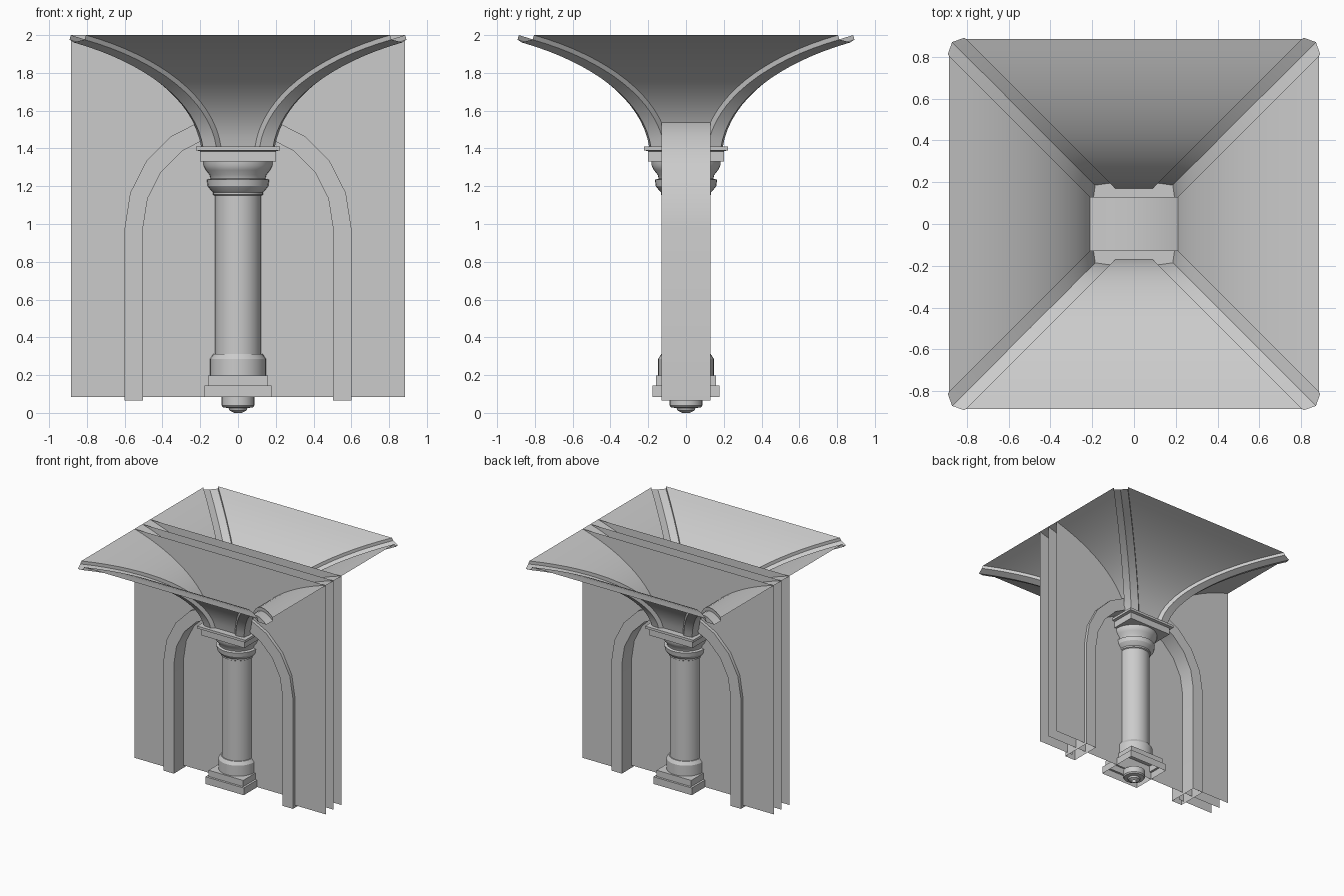
import bpy
import bmesh
from math import sin, cos, pi, radians, sqrt
from mathutils import Vector

old = bpy.data.objects.get("Cube")
if old:
    bpy.data.objects.remove(old, do_unlink=True)

stone = bpy.data.materials.new("grey stone")
stone.use_nodes = True
GREY = (0.6, 0.6, 0.6, 1)
stone.diffuse_color = GREY
stone.node_tree.nodes["Principled BSDF"].inputs["Base Color"].default_value = GREY


def finish(name, bm, smooth=True, fix=True):
    """Turn a bmesh into a named, shaded object."""
    bmesh.ops.remove_doubles(bm, verts=bm.verts, dist=0.0001)
    if fix:
        bmesh.ops.recalc_face_normals(bm, faces=bm.faces)
    mesh = bpy.data.meshes.new(name)
    bm.to_mesh(mesh)
    bm.free()
    mesh.materials.append(stone)
    ob = bpy.data.objects.new(name, mesh)
    bpy.context.collection.objects.link(ob)
    if smooth:
        bpy.ops.object.select_all(action='DESELECT')
        ob.select_set(True)
        bpy.context.view_layer.objects.active = ob
        bpy.ops.object.shade_smooth_by_angle(angle=radians(30))
    return ob


def skin(bm, rows, closed=False):
    """Bridge successive rows of points with quads."""
    rows = [[bm.verts.new(p) for p in row] for row in rows]
    for a, b in zip(rows, rows[1:]):
        n = len(a)
        for i in range(n if closed else n - 1):
            j = (i + 1) % n
            bm.faces.new((a[i], a[j], b[j], b[i]))
    return rows


def turned(name, profile, sides=32):
    """Lathe a (radius, height) profile; four sides give square blocks."""
    bm = bmesh.new()
    scale, turn = (sqrt(2), pi / 4) if sides == 4 else (1, 0)
    rows = [[(r * scale * cos(turn + 2 * pi * i / sides),
              r * scale * sin(turn + 2 * pi * i / sides), z)
             for i in range(sides)] for r, z in profile]
    rows = skin(bm, rows, closed=True)
    bm.faces.new(rows[-1])
    return finish(name, bm, sides > 4)


# Column: foot, square plinth, turned shaft and square capital
turned("foot_peg", [(0.02, 0), (0.045, 0.012), (0.05, 0.025), (0.08, 0.03),
                    (0.087, 0.04), (0.087, 0.09)], 24)
turned("plinth", [(0.178, 0.085), (0.178, 0.145), (0.16, 0.145), (0.16, 0.197)], 4)
turned("column_shaft", [
    (0.148, 0.197), (0.148, 0.285), (0.13, 0.312), (0.123, 0.312), (0.123, 1.15),
    (0.132, 1.155), (0.132, 1.168), (0.14, 1.175), (0.16, 1.2), (0.165, 1.235),
    (0.145, 1.24), (0.15, 1.26), (0.17, 1.285), (0.182, 1.31), (0.182, 1.335)])
turned("capital", [(0.1, 1.33), (0.2, 1.33), (0.2, 1.385),
                   (0.222, 1.39), (0.222, 1.41)], 4)

# Arch band crossing over the column
SPRING, HALF = 0.98, 0.13


def arch_line(radius, foot, steps=10):
    pts = [(radius * cos(pi * i / steps), SPRING + radius * sin(pi * i / steps))
           for i in range(steps + 1)]
    return [(radius, foot)] + pts + [(-radius, foot)]


bm = bmesh.new()
skin(bm, [[(xo, -HALF, zo), (xo, HALF, zo), (xi, HALF, zi), (xi, -HALF, zi)]
          for (xo, zo), (xi, zi) in zip(arch_line(0.6, 0.065), arch_line(0.503, 0.065))],
     closed=True)
finish("arch_band", bm)

# Thin wall sheets: a full one in the middle, pierced ones either side
W, FOOT, TOP = 0.885, 0.085, 2.0
for name, y, pierced in (("front_wall", -0.103, True), ("middle_wall", 0, False),
                         ("back_wall", 0.103, True)):
    bm = bmesh.new()
    if pierced:
        inner = arch_line(0.55, FOOT)
        outer = [(W, FOOT)]
        for x, z in inner[1:-1]:
            dx, dz = x, z - SPRING
            k = min(W / max(abs(dx), 1e-6), (TOP - SPRING) / max(dz, 1e-6))
            outer.append((dx * k, SPRING + dz * k))
        outer.append((-W, FOOT))
        skin(bm, [[(a, y, b), (c, y, d)] for (a, b), (c, d) in zip(inner, outer)])
        for s in (1, -1):  # upper corners beyond the radial strips
            side = [p for p in outer if p[0] * s > W - 0.001 and p[1] > SPRING]
            top = [p for p in outer if p[0] * s > 0.001 and p[1] > TOP - 0.001]
            a, b = max(side, key=lambda p: p[1]), max(top, key=lambda p: p[0] * s)
            bm.faces.new([bm.verts.new((p[0], y, p[1])) for p in (a, (W * s, TOP), b)])
    else:
        skin(bm, [[(-W, y, z), (W, y, z)] for z in (FOOT, TOP)])
    finish(name, bm, False)

# Flared vault: curve from the capital out to the square rim
CURVE = [Vector(p) for p in ((0.17, 1.41), (0.21, 1.68), (0.5, 1.89), (0.885, 2.0))]
STEPS, CUT = 16, 0.08


def flare(t):
    """Point on the vault curve and its outward, downward normal."""
    a, b, c, d = CURVE
    u = 1 - t
    p = a * u**3 + b * 3 * u * u * t + c * 3 * u * t * t + d * t**3
    v = (b - a) * u * u + (c - b) * 2 * u * t + (d - c) * t * t
    return p, Vector((v.y, -v.x)).normalized()


stations = [flare(i / STEPS) for i in range(STEPS + 1)]


def four_turns(name, rows):
    """Repeat a strip on all four sides."""
    bm = bmesh.new()
    for c, s in ((1, 0), (0, 1), (-1, 0), (0, -1)):
        skin(bm, [[(x * c - y * s, x * s + y * c, z) for x, y, z in row] for row in rows])
    return finish(name, bm, fix=False)


four_turns("vault_webs", [[(p.x, -(p.x - CUT), p.y), (p.x, p.x - CUT, p.y)]
                          for p, n in stations])

# Channel-shaped ribs on the four diagonals
rib_rows = []
for p, n in stations:
    h, z = p
    row = []
    for x, y, d in ((h, h - CUT, 0), (h, h - CUT, 0.025), (h - 0.025, h - 0.025, 0.04),
                    (h - CUT, h, 0.025), (h - CUT, h, 0)):
        row.append((x + n.x * d, y + n.x * d, z + n.y * d))
    rib_rows.append(row)
four_turns("vault_ribs", rib_rows)
